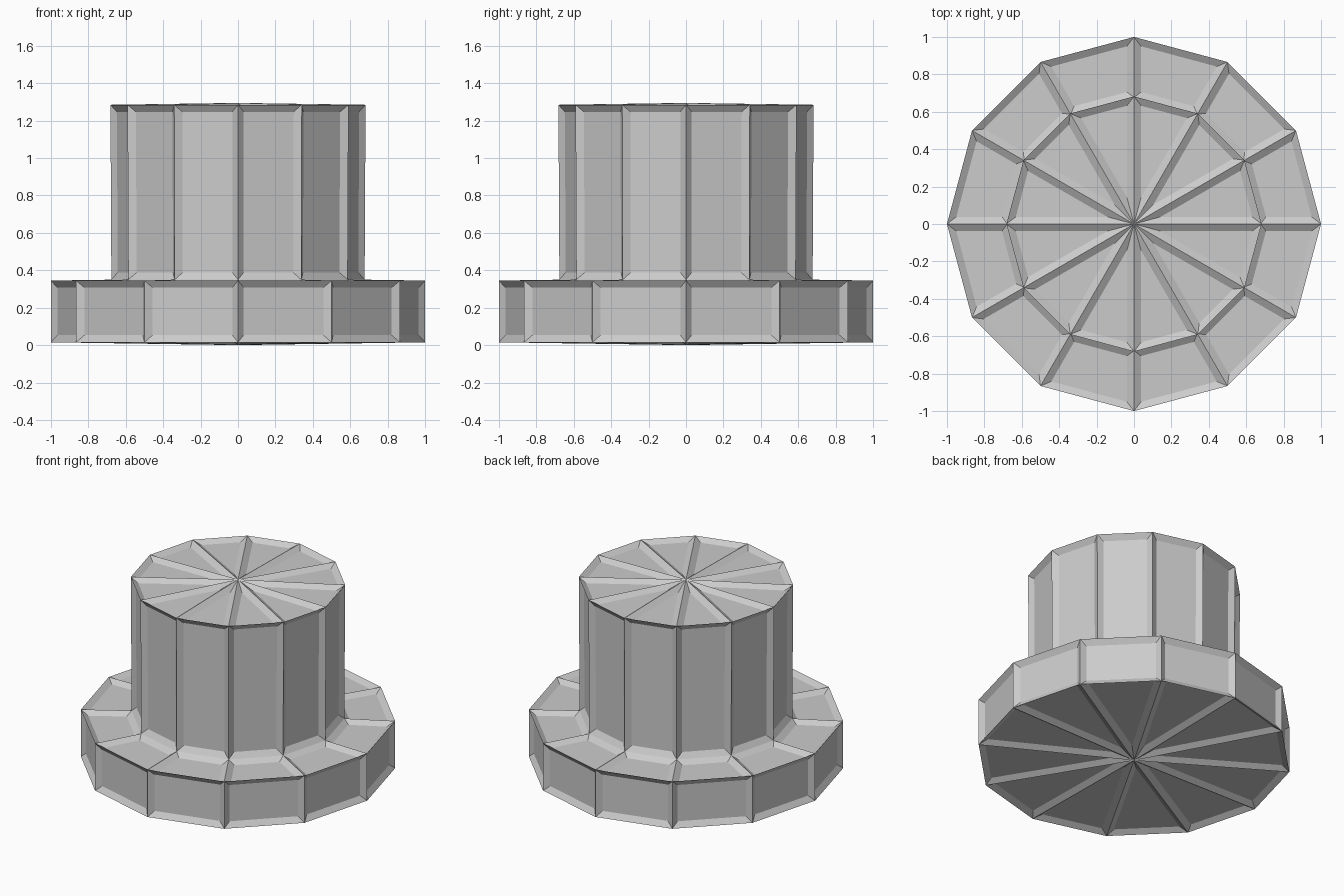
import bpy, bmesh
from math import cos, sin, pi

if "Cube" in bpy.data.objects:
    bpy.data.objects.remove(bpy.data.objects["Cube"])

SIDES = 12
# Half profile (radius, height) between the two centre points
PROFILE = [(1.0, 0.015), (1.0, 0.345), (0.677, 0.35), (0.682, 1.285)]
BOTTOM_Z, TOP_Z = 0.0, 1.295
BORDER, RECESS = 0.038, 0.025


def build_stepped_drum(name):
    bm = bmesh.new()
    # Rings of the stepped body
    rings = [[bm.verts.new((r * cos(2 * pi * i / SIDES), r * sin(2 * pi * i / SIDES), z))
              for i in range(SIDES)] for r, z in PROFILE]
    bottom = bm.verts.new((0, 0, BOTTOM_Z))
    top = bm.verts.new((0, 0, TOP_Z))
    for i in range(SIDES):
        j = (i + 1) % SIDES
        # Walls and step
        for a, b in zip(rings, rings[1:]):
            bm.faces.new((a[i], a[j], b[j], b[i]))
        # Slightly domed caps
        bm.faces.new((bottom, rings[0][j], rings[0][i]))
        bm.faces.new((top, rings[-1][i], rings[-1][j]))
    bmesh.ops.recalc_face_normals(bm, faces=bm.faces)
    bm.normal_update()
    # Recessed panel in every face, leaving raised ribs
    bmesh.ops.inset_individual(bm, faces=bm.faces[:], thickness=BORDER,
                               depth=-RECESS, use_even_offset=True)
    mesh = bpy.data.meshes.new(name)
    bm.to_mesh(mesh)
    bm.free()
    obj = bpy.data.objects.new(name, mesh)
    bpy.context.collection.objects.link(obj)
    return obj


build_stepped_drum("stepped_panelled_drum")
